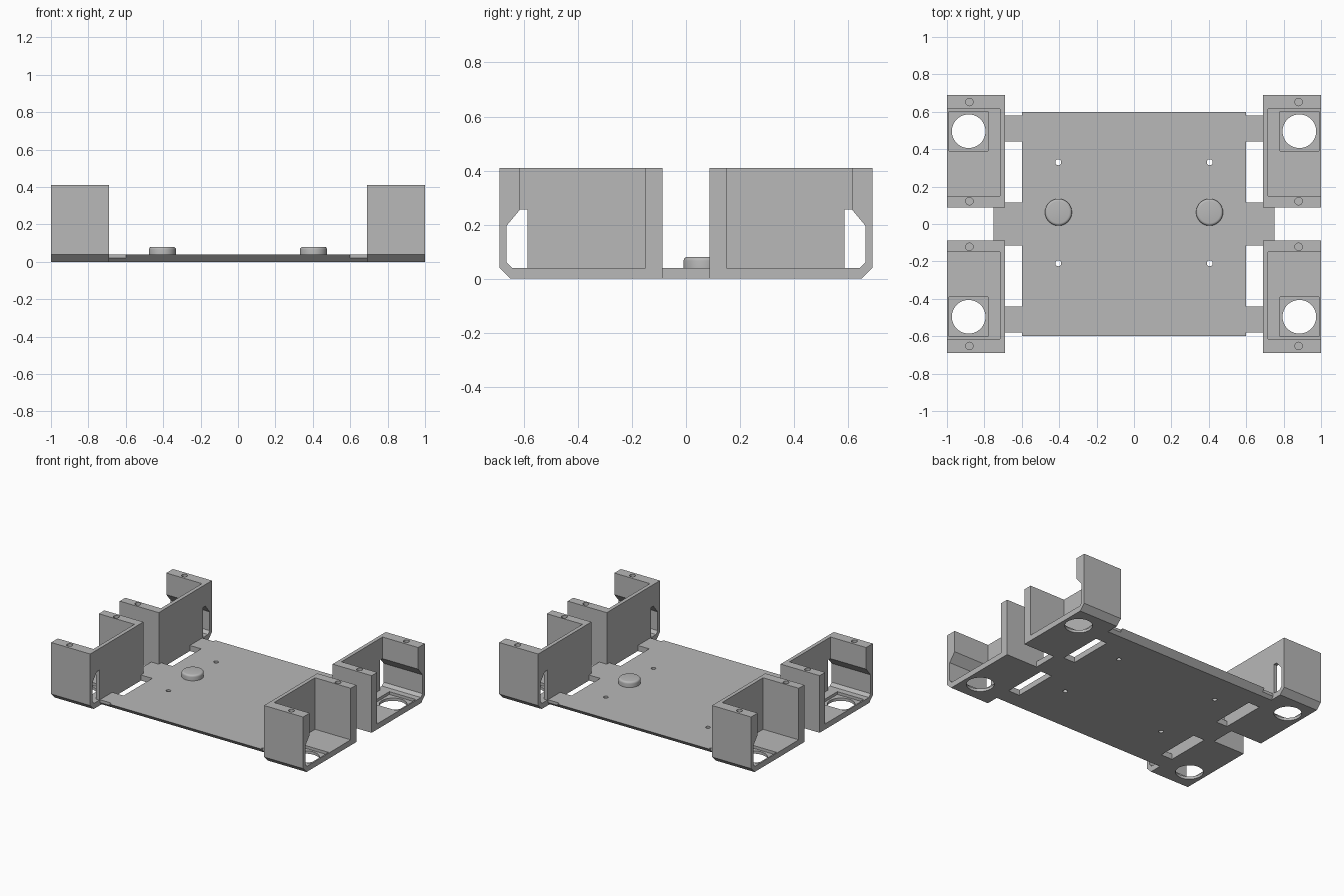
import bpy, bmesh
from math import radians
from mathutils import Vector

cube = bpy.data.objects.get("Cube")
if cube:
    bpy.data.objects.remove(cube, do_unlink=True)

grey = bpy.data.materials.new("plain grey")
grey.use_nodes = True
COLOUR = (0.48, 0.48, 0.48, 1)
grey.diffuse_color = COLOUR
grey.node_tree.nodes["Principled BSDF"].inputs["Base Color"].default_value = COLOUR


def prism(name, points, direction):
    """Extrude a flat outline (3D points) along a direction."""
    bm = bmesh.new()
    face = bm.faces.new([bm.verts.new(p) for p in points])
    side = bmesh.ops.extrude_face_region(bm, geom=[face])
    verts = [g for g in side["geom"] if isinstance(g, bmesh.types.BMVert)]
    bmesh.ops.translate(bm, verts=verts, vec=Vector(direction))
    bmesh.ops.recalc_face_normals(bm, faces=bm.faces)
    mesh = bpy.data.meshes.new(name)
    bm.to_mesh(mesh)
    bm.free()
    mesh.materials.append(grey)
    obj = bpy.data.objects.new(name, mesh)
    bpy.context.collection.objects.link(obj)
    return obj


def side_prism(name, yz, x0, x1):
    return prism(name, [(x0, y, z) for y, z in yz], (x1 - x0, 0, 0))


def box(x0, x1, y0, y1, z0, z1):
    return side_prism("cutter", [(y0, z0), (y1, z0), (y1, z1), (y0, z1)], x0, x1)


def cylinder(name, x, y, r, z0, z1, sides=40):
    bpy.ops.mesh.primitive_cylinder_add(vertices=sides, radius=r, depth=z1 - z0,
                                        location=(x, y, (z0 + z1) / 2))
    obj = bpy.context.object
    obj.name = name
    obj.data.materials.append(grey)
    return obj


def activate(obj):
    bpy.ops.object.select_all(action='DESELECT')
    obj.select_set(True)
    bpy.context.view_layer.objects.active = obj


def cut(obj, *cutters):
    for c in cutters:
        activate(obj)
        mod = obj.modifiers.new("cut", 'BOOLEAN')
        mod.operation = 'DIFFERENCE'
        mod.solver = 'EXACT'
        mod.object = c
        bpy.ops.object.modifier_apply(modifier=mod.name)
        bpy.data.objects.remove(c, do_unlink=True)


def smooth(obj):
    activate(obj)
    bpy.ops.object.shade_smooth_by_angle(angle=radians(30))


FLOOR, TOP = 0.04, 0.41

# Base plate with side arms, mirrored from one quarter of its outline
quarter = [(0.75, 0.087), (0.69, 0.087), (0.69, 0.115), (0.6, 0.115), (0.6, 0.44),
           (0.69, 0.44), (0.69, 0.58), (0.6, 0.58), (0.6, 0.6)]
half = quarter + [(-x, y) for x, y in reversed(quarter)]
outline = half + [(x, -y) for x, y in reversed(half)]
base = prism("base_plate", [(x, y, 0) for x, y in outline], (0, 0, FLOOR))

# Sloped underside along front and back edges
for s in (1, -1):
    wedge = [(0.55, -0.01), (0.61, 0.05), (0.7, 0.05), (0.7, -0.01)]
    cut(base, side_prism("cutter", [(s * y, z) for y, z in wedge], -0.9, 0.9))

# Mounting holes and round pegs on the plate
for s in (1, -1):
    for y in (0.33, -0.21):
        cut(base, cylinder("cutter", s * 0.405, y, 0.016, -0.1, 0.1, 20))
    peg = cylinder("left_peg" if s > 0 else "right_peg", s * 0.404, 0.063, 0.072, 0.035, 0.08, 48)
    bm = bmesh.new()
    bm.from_mesh(peg.data)
    rim = [e for e in bm.edges if all(v.co.z > 0 for v in e.verts)]
    bmesh.ops.bevel(bm, geom=rim, offset=0.014, segments=4, profile=0.5, affect='EDGES')
    bm.to_mesh(peg.data)
    bm.free()
    smooth(peg)
smooth(base)

# Corner bracket: solid block hollowed from the outer side
block = [(0.087, 0), (0.65, 0), (0.69, FLOOR), (0.69, TOP), (0.087, TOP)]
bracket = side_prism("corner_brackets", block, 0.69, 1.0)
undercut = [(0.615, 0.255), (0.665, 0.195), (0.665, 0.06), (0.645, FLOOR)]
pocket = [(0.15, FLOOR), (0.15, 0.5), (0.615, 0.5)] + undercut
slot = [(0.587, FLOOR), (0.587, 0.255)] + undercut
cut(bracket,
    side_prism("cutter", pocket, 0.717, 1.1),
    side_prism("cutter", slot, 0.6, 0.8),
    box(0.78, 0.99, 0.39, 0.602, 0.02, 0.1),
    cylinder("cutter", 0.884, 0.496, 0.09, -0.1, 0.1, 48),
    cylinder("cutter", 0.88, 0.652, 0.02, 0.3, 0.5, 24),
    cylinder("cutter", 0.88, 0.122, 0.02, 0.3, 0.5, 24))

# Repeat the bracket at all four corners
activate(bracket)
mirror = bracket.modifiers.new("four corners", 'MIRROR')
mirror.use_axis = (True, True, False)
mirror.use_mirror_merge = False
bpy.ops.object.modifier_apply(modifier=mirror.name)
smooth(bracket)
